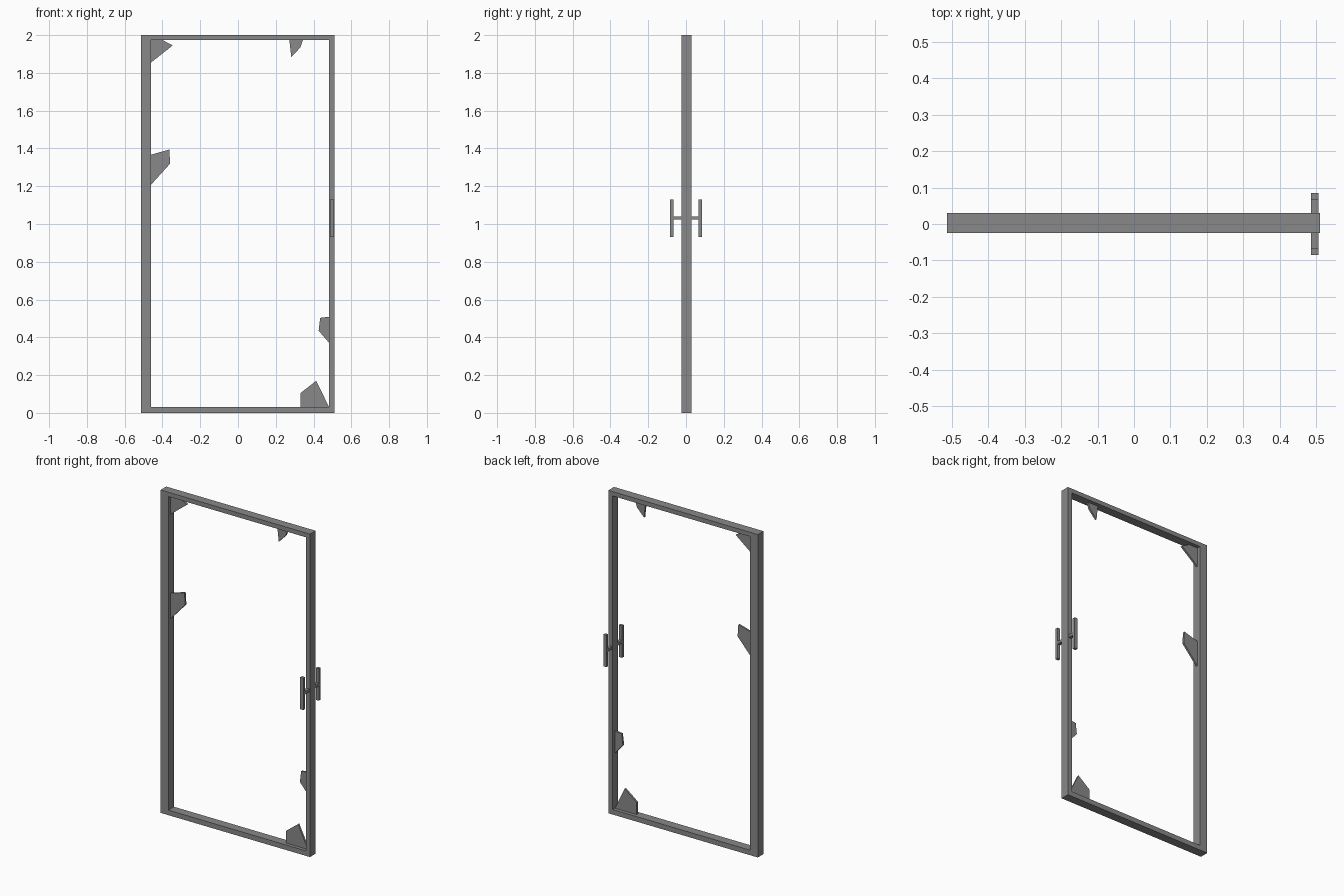
import bpy
import bmesh

cube = bpy.data.objects.get("Cube")
if cube:
    bpy.data.objects.remove(cube, do_unlink=True)

grey = bpy.data.materials.new("mid_grey")
grey.use_nodes = True
COLOUR = (0.25, 0.25, 0.25, 1)
grey.diffuse_color = COLOUR
grey.node_tree.nodes["Principled BSDF"].inputs["Base Color"].default_value = COLOUR

FRONT, BACK = -0.025, 0.03
LEFT, RIGHT, BOTTOM, TOP = -0.46, 0.482, 0.031, 1.973  # door opening


def add_object(name, bm):
    bmesh.ops.recalc_face_normals(bm, faces=bm.faces)
    mesh = bpy.data.meshes.new(name)
    bm.to_mesh(mesh)
    bm.free()
    mesh.materials.append(grey)
    obj = bpy.data.objects.new(name, mesh)
    bpy.context.collection.objects.link(obj)


def extrude(bm, loop, y0, y1):
    """Extrude an outline in the xz plane from y0 to y1."""
    face = bm.faces.new([bm.verts.new((x, y0, z)) for x, z in loop])
    new = bmesh.ops.extrude_face_region(bm, geom=[face])["geom"]
    verts = [v for v in new if isinstance(v, bmesh.types.BMVert)]
    bmesh.ops.translate(bm, verts=verts, vec=(0, y1 - y0, 0))


def prism(name, loop, y0, y1):
    bm = bmesh.new()
    extrude(bm, loop, y0, y1)
    add_object(name, bm)


def rect(x0, x1, z0, z1):
    return [(x0, z0), (x1, z0), (x1, z1), (x0, z1)]


# Door frame: one ring with uneven rails, extruded through its depth
bm = bmesh.new()
outer = [bm.verts.new((x, FRONT, z)) for x, z in rect(-0.513, 0.511, 0, 2)]
inner = [bm.verts.new((x, FRONT, z)) for x, z in rect(LEFT, RIGHT, BOTTOM, TOP)]
ring = []
for i in range(4):
    j = (i + 1) % 4
    ring.append(bm.faces.new((outer[i], outer[j], inner[j], inner[i])))
new = bmesh.ops.extrude_face_region(bm, geom=ring)["geom"]
bmesh.ops.translate(bm, verts=[v for v in new if isinstance(v, bmesh.types.BMVert)],
                    vec=(0, BACK - FRONT, 0))
add_object("door_frame", bm)

# Handles: a spindle through the frame with an upright grip on each side
prism("handle_spindle", rect(0.486, 0.507, 1.023, 1.04), -0.068, 0.068)
for side, y0 in (("front", -0.085), ("back", 0.067)):
    prism(side + "_handle_grip", rect(0.486, 0.507, 0.932, 1.13), y0, y0 + 0.018)

# Broken glass left along the edges of the opening
shards = {
    "top_right_shard": [(LEFT, TOP), (-0.398, TOP), (-0.346, 1.945), (LEFT, 1.855)],
    "top_left_shard": [(0.272, TOP), (0.343, TOP), (0.33, 1.934), (0.282, 1.884)],
    "middle_right_shard": [(LEFT, 1.367), (-0.364, 1.394), (-0.359, 1.32), (LEFT, 1.208)],
    "lower_left_shard": [(RIGHT, 0.509), (0.435, 0.503), (0.427, 0.435), (RIGHT, 0.371)],
    "bottom_left_shard": [(0.332, BOTTOM), (0.332, 0.106), (0.414, 0.17), (RIGHT, BOTTOM)],
}
for name, loop in shards.items():
    prism(name, loop, -0.004, 0.008)
